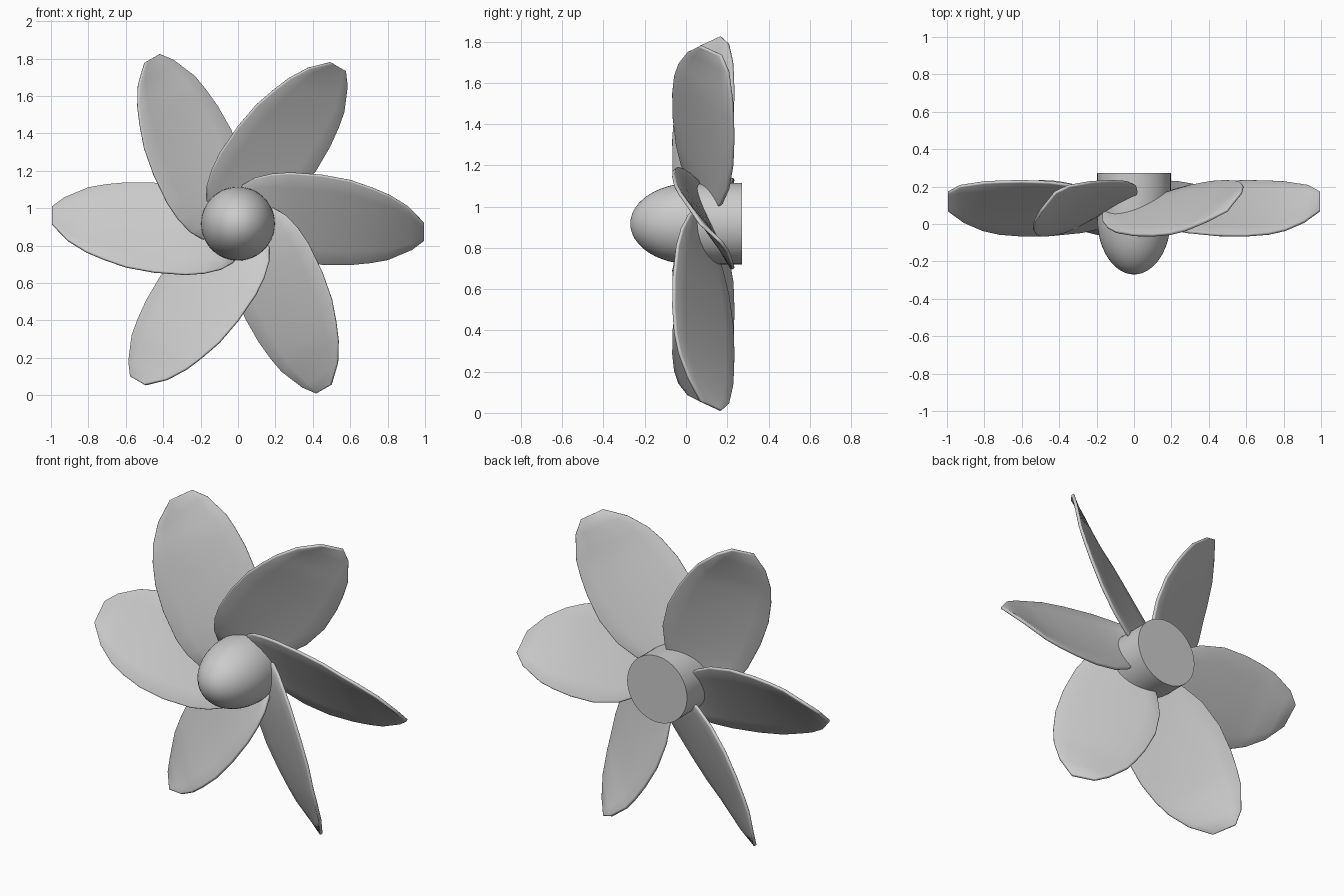
import bpy, bmesh, math
from mathutils import Vector

if "Cube" in bpy.data.objects:
    bpy.data.objects.remove(bpy.data.objects["Cube"])

CZ = 0.917      # height of the rotation axis
R = 0.197       # hub radius


def finish(name, bm, angle):
    bmesh.ops.recalc_face_normals(bm, faces=bm.faces)
    me = bpy.data.meshes.new(name)
    bm.to_mesh(me)
    bm.free()
    ob = bpy.data.objects.new(name, me)
    bpy.context.collection.objects.link(ob)
    bpy.ops.object.select_all(action='DESELECT')
    ob.select_set(True)
    bpy.context.view_layer.objects.active = ob
    bpy.ops.object.shade_smooth_by_angle(angle=math.radians(angle))
    return ob


# Hub: bullet nose running into a short cylinder with a flat back
profile = [(0.03 - 0.3 * math.cos(t * math.pi / 24), R * math.sin(t * math.pi / 24))
           for t in range(1, 13)] + [(0.272, R)]
N = 48
bm = bmesh.new()
rings = [[bm.verts.new((r * math.cos(k * math.tau / N), y, CZ + r * math.sin(k * math.tau / N)))
          for k in range(N)] for y, r in profile]
tip = bm.verts.new((0, -0.27, CZ))
for k in range(N):
    j = (k + 1) % N
    bm.faces.new((tip, rings[0][k], rings[0][j]))
    for a, b in zip(rings, rings[1:]):
        bm.faces.new((a[k], b[k], b[j], a[j]))
bm.faces.new(rings[-1])
finish("hub", bm, 40)

# Blade outline from root to tip: leading and trailing edge points (radial, depth, tangential)
lead = [(0.02, 0.06, 0.205), (0.09, 0.015, 0.245), (0.18, -0.02, 0.266), (0.28, -0.043, 0.273),
        (0.45, -0.06, 0.26), (0.6, -0.062, 0.232), (0.72, -0.053, 0.19), (0.81, -0.033, 0.152),
        (0.91, 0.01, 0.09), (0.995, 0.07, 0.0)]
trail = [(0.03, 0.10, 0.03), (0.1, 0.14, -0.06), (0.19, 0.175, -0.13), (0.3, 0.205, -0.185),
         (0.45, 0.225, -0.218), (0.6, 0.23, -0.219), (0.71, 0.228, -0.208), (0.8, 0.224, -0.192),
         (0.93, 0.205, -0.137), (0.995, 0.17, -0.088)]
STEPS = 6
for i in range(6):
    c, s = math.cos(i * math.pi / 3), math.sin(i * math.pi / 3)
    bm = bmesh.new()
    rows = []
    for a, b in zip(lead, trail):
        row = []
        for k in range(STEPS + 1):
            p = Vector(a).lerp(Vector(b), k / STEPS)
            row.append(bm.verts.new((p.x * c - p.z * s, p.y, CZ + p.x * s + p.z * c)))
        rows.append(row)
    for a, b in zip(rows, rows[1:]):
        for k in range(STEPS):
            bm.faces.new((a[k], a[k + 1], b[k + 1], b[k]))
    blade = finish(f"blade_{i + 1}", bm, 50)
    sol = blade.modifiers.new("thickness", 'SOLIDIFY')
    sol.thickness = 0.018
    sol.offset = 0
    bev = blade.modifiers.new("rounded_rim", 'BEVEL')
    bev.width = 0.006
    bev.segments = 2
    bev.limit_method = 'ANGLE'
    bev.angle_limit = math.radians(50)
